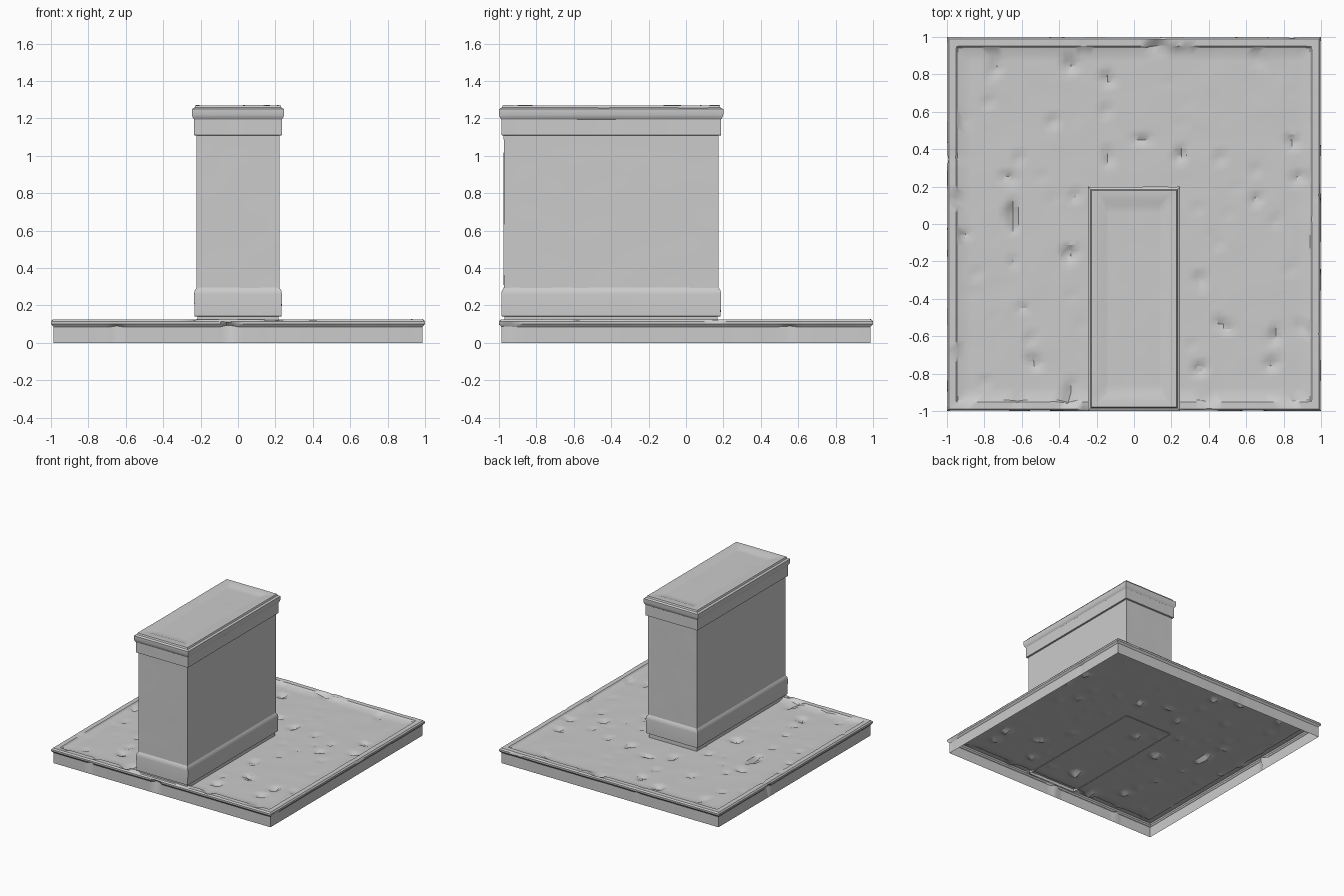
import bpy, bmesh
from mathutils import noise, Vector
from math import radians

if "Cube" in bpy.data.objects:
    bpy.data.objects.remove(bpy.data.objects["Cube"])


def stepped_block(name, size, centre_y, profile, cuts, wear, dents):
    """Loft a rectangle up a moulding profile of (inset, z); open below, closed at the end."""
    hx, hy = size[0] / 2, size[1] / 2
    bm = bmesh.new()
    rings = []
    for inset, z in profile:
        x, y = hx - inset, hy - inset
        rings.append([bm.verts.new((sx * x, centre_y + sy * y, z))
                      for sx, sy in ((-1, -1), (1, -1), (1, 1), (-1, 1))])
    for a, b in zip(rings, rings[1:]):
        for i in range(4):
            j = (i + 1) % 4
            bm.faces.new((a[i], a[j], b[j], b[i]))
    bm.faces.new(rings[-1])

    # Cut only the long edges, so the mouldings stay crisp
    long_edges = [e for e in bm.edges if e.calc_length() > 0.25]
    bmesh.ops.subdivide_edges(bm, edges=long_edges, cuts=cuts, use_grid_fill=True)
    bm.normal_update()

    # Worn stone: slight inward waviness plus scattered small dents
    offsets = []
    for v in bm.verts:
        wave = wear * (0.5 + 0.5 * noise.noise(v.co * 7))
        pit = dents * max(0.0, noise.noise(v.co * 10 + Vector((3, 8, 5))) - 0.42)
        offsets.append(v.normal * -(wave + pit))
    for v, d in zip(bm.verts, offsets):
        if v.co.z > 0.001:
            v.co += d

    mesh = bpy.data.meshes.new(name)
    bm.to_mesh(mesh)
    bm.free()
    obj = bpy.data.objects.new(name, mesh)
    bpy.context.collection.objects.link(obj)
    bpy.ops.object.select_all(action='DESELECT')
    obj.select_set(True)
    bpy.context.view_layer.objects.active = obj
    bpy.ops.object.shade_smooth_by_angle(angle=radians(30))
    return obj


# Square slab: hollow below, flared lip, sunken floor inside a raised rim
stepped_block("base_slab", (2.0, 2.0), 0.0, [
    (0.014, 0.0), (0.012, 0.085), (0.0, 0.10), (0.0, 0.115), (0.01, 0.127),
    (0.05, 0.127), (0.06, 0.117), (0.10, 0.108),
], cuts=63, wear=0.004, dents=0.09)

# Oblong pedestal: skirting, plain shaft, neck band, flared cap and sunken top panel
stepped_block("pedestal", (0.495, 1.20), -0.40, [
    (0.03, 0.10), (0.03, 0.14), (0.014, 0.142), (0.012, 0.26), (0.015, 0.28),
    (0.025, 0.295), (0.025, 1.108), (0.012, 1.11), (0.012, 1.195), (0.005, 1.205),
    (0.0, 1.22), (0.0, 1.25), (0.015, 1.258), (0.02, 1.271), (0.075, 1.271),
    (0.10, 1.262),
], cuts=23, wear=0.002, dents=0.0)
